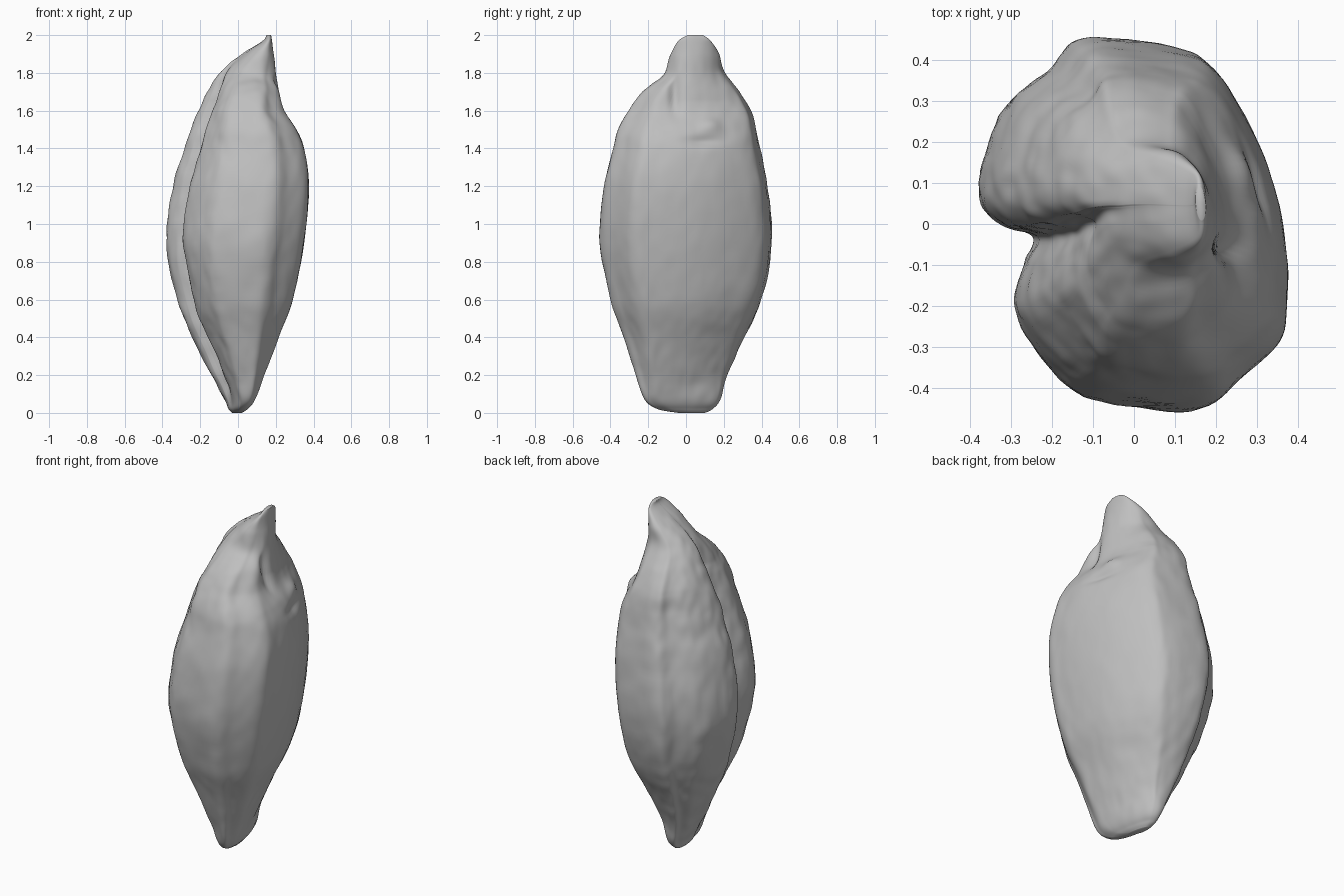
import bpy
import bmesh
import math
from mathutils import Vector, noise

default_cube = bpy.data.objects.get("Cube")
if default_cube:
    bpy.data.objects.remove(default_cube, do_unlink=True)

# Widest outline of the seed, counter-clockwise, with the seam on the -x side
OUTLINE = [Vector(point) for point in (
    (.155, -.46), (.265, -.388), (.362, -.295), (.38, -.19), (.37, 0), (.31, .2), (.2, .39),
    (.1, .44), (-.12, .46), (-.2, .39), (-.31, .3), (-.38, .15), (-.38, .05),
    (-.33, 0), (-.245, -.03), (-.27, -.1), (-.29, -.22), (-.2, -.36), (-.1, -.43))]
HALF_WIDTH, HALF_DEPTH = .38, .46

# Height, then the x range and the y range of the body at that height
LEVELS = [Vector(level) for level in (
    (0, -.03, .02, -.04, .1),
    (.02, -.05, .05, -.15, .14),
    (.07, -.07, .09, -.22, .18),
    (.2, -.14, .14, -.265, .22),
    (.4, -.24, .215, -.33, .31),
    (.6, -.32, .29, -.4, .4),
    (.9, -.38, .35, -.455, .455),
    (1.2, -.345, .375, -.435, .43),
    (1.4, -.285, .35, -.385, .39),
    (1.5, -.25, .31, -.36, .37),
    (1.6, -.21, .245, -.305, .345),
    (1.7, -.16, .22, -.23, .285),
    (1.8, -.1, .2, -.12, .205),
    (1.9, .02, .188, -.08, .175),
    (1.97, .13, .18, -.04, .13),
    (2, .15, .175, .01, .09))]

# Folds around the tip: centre, radii, and height of the bump (negative for a dent)
FOLDS = [
    ((.22, -.06, 1.68), (.1, .03, .1), -.025),
    ((.13, -.1, 1.76), (.06, .05, .05), -.015),
    ((.28, .08, 1.44), (.1, .1, .03), -.02),
    ((.26, .13, 1.52), (.1, .05, .04), .015),
]


def smooth_point(before, start, end, after, t):
    """Smooth curve passing through start and end."""
    return (start * 2 + (end - before) * t
            + (before * 2 - start * 5 + end * 4 - after) * t ** 2
            + (start * 3 - before - end * 3 + after) * t ** 3) / 2


def smooth_path(points, steps, closed):
    """Resample a list of vectors into a smooth path."""
    count = len(points)

    def pick(index):
        return points[index % count] if closed else points[min(max(index, 0), count - 1)]

    path = [smooth_point(pick(i - 1), pick(i), pick(i + 1), pick(i + 2), step / steps)
            for i in range(count if closed else count - 1) for step in range(steps)]
    return path if closed else path + [points[-1]]


def clamp(value):
    return min(max(value, 0), 1)


def shape_point(point, z):
    """Shape of the outline at a height, before it is sized."""
    u, v = point.x / HALF_WIDTH, point.y / HALF_DEPTH
    # The front lobe steps back from the rear lobe near both ends
    if u < 0 and v < 0:
        u *= 1 - .25 * clamp(abs(z - 1)) ** 2 * clamp(-u * 2)
    # Tip and base become round
    roundness = max(clamp((z - 1.65) / .25) * .9, clamp(1 - z / .15) * .7)
    length = math.hypot(u, v)
    u += (u / length - u) * roundness
    v += (v / length - v) * roundness
    # Tip and base flatten slightly into a blade running from front left to back right
    slant = max(.5 * clamp(1 - z / .7) ** 2, .2 * clamp((z - 1.6) / .3))
    return Vector((u * math.sqrt(1 - slant ** 2) - slant * v, v))


def section(outline, level):
    """Fit the outline to the size of the body at one level."""
    z, left, right, front, back = level
    shape = [shape_point(point, z) for point in outline]
    low = [min(point[axis] for point in shape) for axis in range(2)]
    high = [max(point[axis] for point in shape) for axis in range(2)]
    return [Vector((left + (right - left) * (point.x - low[0]) / (high[0] - low[0]),
                    front + (back - front) * (point.y - low[1]) / (high[1] - low[1]), z))
            for point in shape]


def relief(position):
    """Surface height of the wrinkles and folds at a position."""
    wrinkled = .4 + .6 * clamp(.5 - position.x * 2)
    stretched = Vector((position.x * 9, position.y * 9, position.z * 5))
    height = noise.noise(stretched) * .006 * wrinkled
    height += noise.noise(stretched * 2.3) * .005 * wrinkled
    for centre, radii, amount in FOLDS:
        distance = sum(((p - c) / r) ** 2 for p, c, r in zip(position, centre, radii))
        height += amount * math.exp(-distance)
    return height * clamp((2 - position.z) / .1) * clamp(position.z / .1)


def build_seed():
    mesh_builder = bmesh.new()
    outline = smooth_path(OUTLINE, 8, closed=True)
    rings = [[mesh_builder.verts.new(point) for point in section(outline, level)]
             for level in smooth_path(LEVELS, 10, closed=False)]
    count = len(outline)
    for lower, upper in zip(rings, rings[1:]):
        for i in range(count):
            j = (i + 1) % count
            mesh_builder.faces.new((lower[i], lower[j], upper[j], upper[i]))
    # Close the base and the tip
    mesh_builder.faces.new(list(reversed(rings[0])))
    mesh_builder.faces.new(rings[-1])
    mesh_builder.normal_update()
    # Press the wrinkles and folds into the skin
    moves = [(vert, vert.normal * relief(vert.co)) for vert in mesh_builder.verts]
    for vert, move in moves:
        vert.co += move
    mesh = bpy.data.meshes.new("seed_body")
    mesh_builder.to_mesh(mesh)
    mesh_builder.free()
    seed = bpy.data.objects.new("seed_body", mesh)
    bpy.context.collection.objects.link(seed)
    return seed


# Plain grey skin
skin = bpy.data.materials.new("grey_skin")
skin.use_nodes = True
skin_colour = (.52, .52, .52, 1)
skin.diffuse_color = skin_colour
shader = next(node for node in skin.node_tree.nodes if node.type == "BSDF_PRINCIPLED")
shader.inputs["Base Color"].default_value = skin_colour

seed_body = build_seed()
seed_body.data.materials.append(skin)
seed_body.data.polygons.foreach_set("use_smooth", [True] * len(seed_body.data.polygons))
seed_body.data.update()
